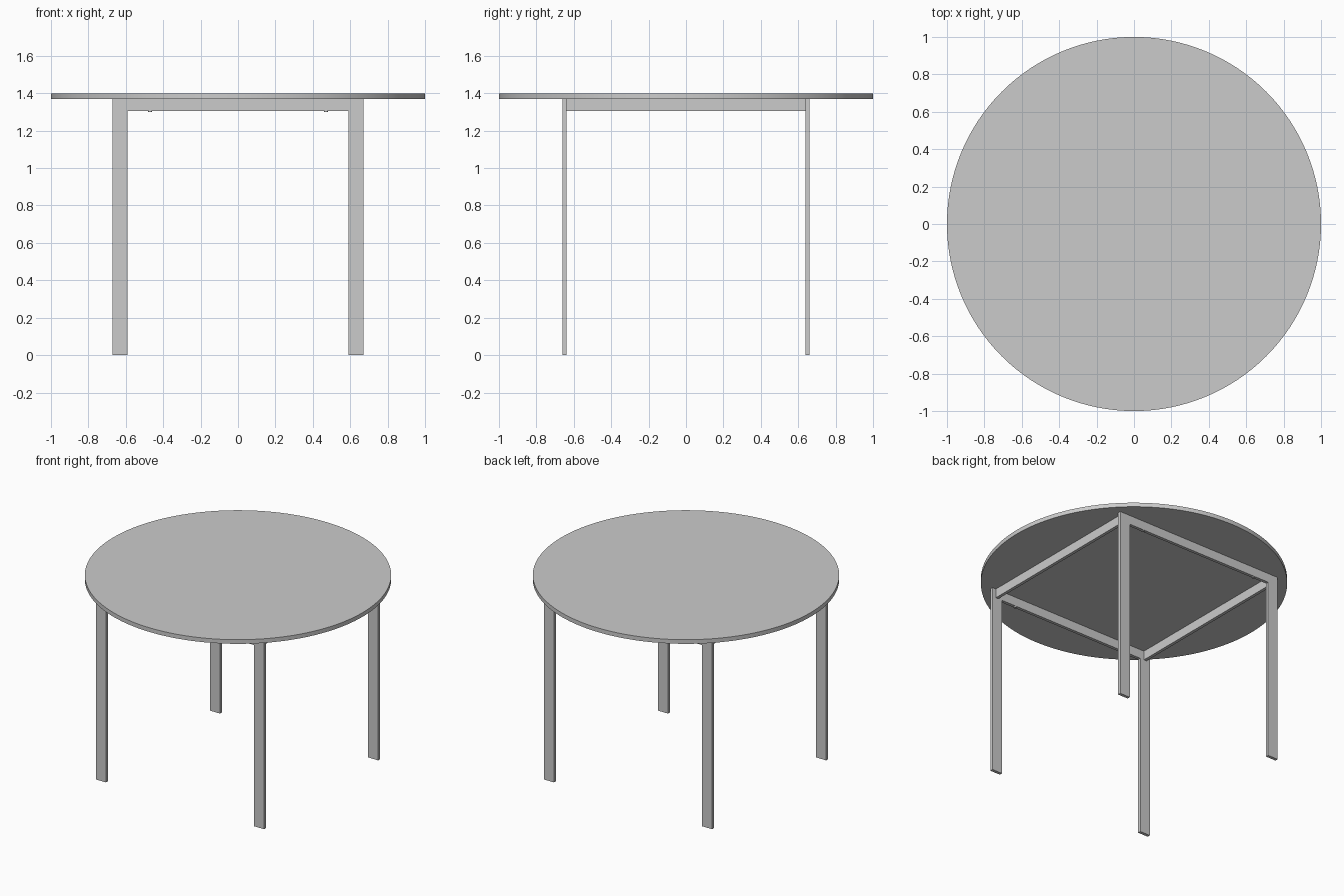
import bpy

if "Cube" in bpy.data.objects:
    bpy.data.objects.remove(bpy.data.objects["Cube"])


def box(name, lo, hi):
    """Axis-aligned box between two corners."""
    bpy.ops.mesh.primitive_cube_add(size=1)
    o = bpy.context.object
    o.name = name
    o.location = [(a + b) / 2 for a, b in zip(lo, hi)]
    o.scale = [b - a for a, b in zip(lo, hi)]
    bpy.ops.object.transform_apply(location=True, scale=True)
    return o


TOP, UNDER, APRON = 1.40, 1.37, 1.305
IN_X, OUT_X = 0.59, 0.67      # leg width
IN_Y, OUT_Y = 0.638, 0.66     # leg thickness

# round tabletop
bpy.ops.mesh.primitive_cylinder_add(vertices=128, radius=1, depth=TOP - UNDER,
                                    location=(0, 0, (TOP + UNDER) / 2))
bpy.context.object.name = "tabletop"
bpy.ops.object.shade_smooth_by_angle()

for sy, side in ((-1, "front"), (1, "back")):
    y0, y1 = sorted((sy * IN_Y, sy * OUT_Y))
    # long apron between the legs
    box(side + "_apron", (-IN_X, y0, APRON), (IN_X, y1, UNDER))
    for sx, hand in ((-1, "left"), (1, "right")):
        x0, x1 = sorted((sx * IN_X, sx * OUT_X))
        # flat leg
        box(f"{side}_{hand}_leg", (x0, y0, 0), (x1, y1, UNDER))
        # small fixing stud under the apron
        bpy.ops.mesh.primitive_cylinder_add(
            vertices=16, radius=0.01, depth=0.012,
            location=(sx * 0.47, sy * (IN_Y + OUT_Y) / 2, APRON))
        bpy.context.object.name = f"{side}_{hand}_stud"
        bpy.ops.object.shade_smooth_by_angle()

# side aprons running front to back
for sx, hand in ((-1, "left"), (1, "right")):
    x0, x1 = sorted((sx * 0.62, sx * 0.642))
    box(hand + "_apron", (x0, -IN_Y, APRON), (x1, IN_Y, UNDER))
